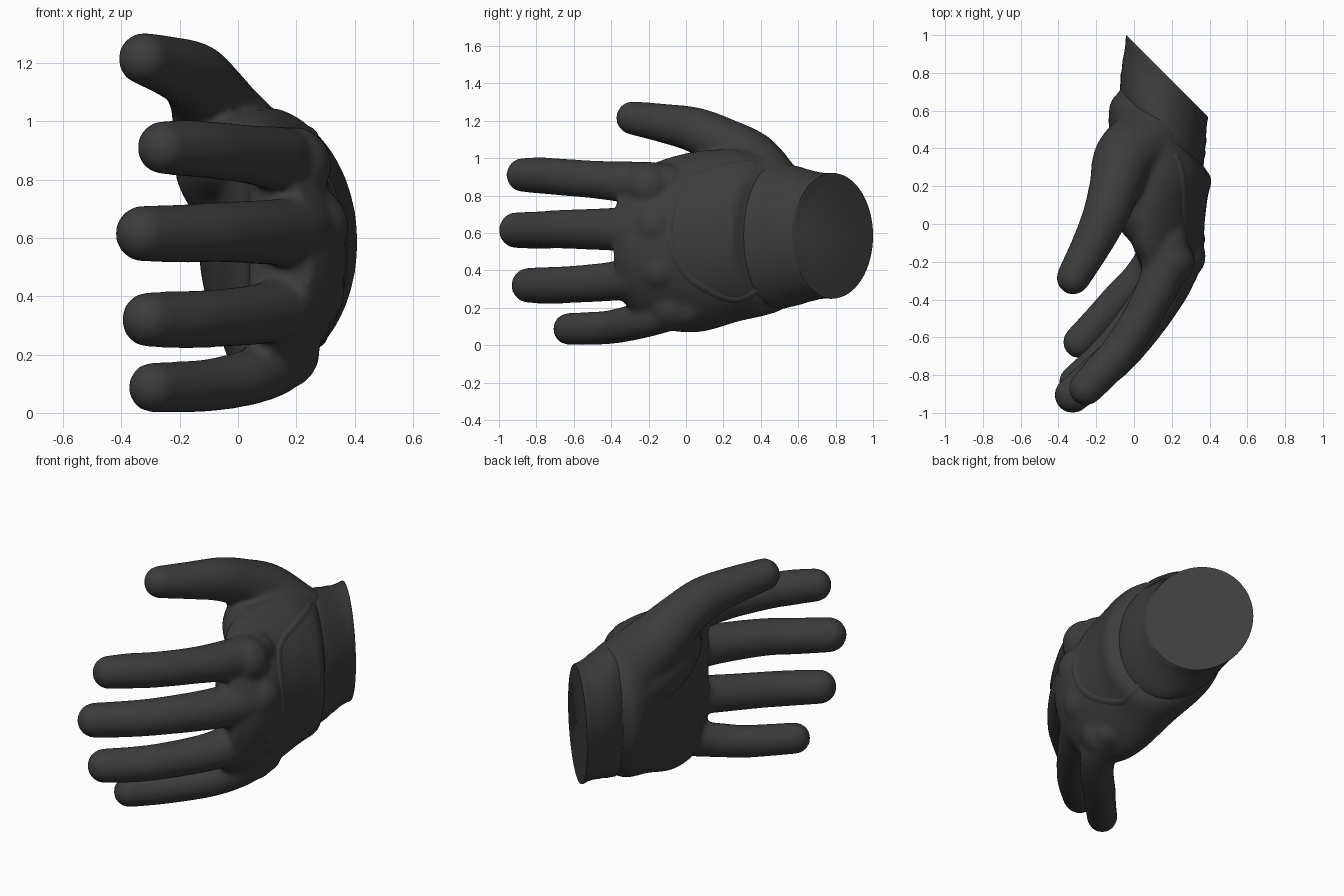
import bpy, bmesh, math
from mathutils import Vector, Matrix

if "Cube" in bpy.data.objects:
    bpy.data.objects.remove(bpy.data.objects["Cube"])

mat = bpy.data.materials.new("charcoal_rubber")
mat.use_nodes = True
colour = (0.046, 0.046, 0.046, 1)
mat.diffuse_color = colour
mat.node_tree.nodes["Principled BSDF"].inputs["Base Color"].default_value = colour


def spline(points, steps=6):
    """Smooth path through tuples of any length."""
    pts = [Vector(p) for p in points]
    pts = [2 * pts[0] - pts[1]] + pts + [2 * pts[-1] - pts[-2]]
    out = []
    for i in range(1, len(pts) - 2):
        a, b, c, d = pts[i - 1:i + 3]
        for s in range(steps):
            t = s / steps
            out.append(b + (c - a) * t / 2 + (a - 2.5 * b + 2 * c - d / 2) * t * t
                       + (1.5 * (b - c) + (d - a) / 2) * t ** 3)
    return out + [pts[-2]]


def loft(bm, rings):
    """Closed skin over rings of coordinates."""
    loops = [[bm.verts.new(p) for p in ring] for ring in rings]
    n = len(loops[0])
    faces = [bm.faces.new((lo[i], lo[(i + 1) % n], hi[(i + 1) % n], hi[i]))
             for lo, hi in zip(loops, loops[1:]) for i in range(n)]
    faces += [bm.faces.new(loops[0][::-1]), bm.faces.new(loops[-1])]
    bmesh.ops.recalc_face_normals(bm, faces=faces)


def tube(bm, points, sides=20, steps=6):
    """Round limb through (x, y, z, radius) points with ball ends."""
    path = spline(points, steps)
    rings = []
    for i, p in enumerate(path):
        ahead = path[min(i + 1, len(path) - 1)].to_3d()
        axis = (ahead - path[max(i - 1, 0)].to_3d()).normalized()
        u = axis.cross(Vector((0, 0, 1))).normalized()
        v = axis.cross(u)
        rings.append([p.to_3d() + p[3] * (u * math.cos(a) + v * math.sin(a))
                      for a in (math.tau * k / sides for k in range(sides))])
    loft(bm, rings)
    for p in (path[0], path[-1]):
        ball(bm, p.to_3d(), p[3])


def ball(bm, centre, radius):
    bmesh.ops.create_uvsphere(bm, u_segments=20, v_segments=12, radius=radius,
                              matrix=Matrix.Translation(centre))


def section(s, sides=48):
    """Oval slice: centre x, y, z, turn, half thickness, half height, bow."""
    x, y, z, turn, a, b, bow = s
    turn = math.radians(turn)
    ring = []
    for k in range(sides):
        t = math.tau * k / sides
        across = a * math.cos(t) - bow * math.sin(t) ** 2
        ring.append((x + across * math.cos(turn), y - across * math.sin(turn),
                     z + b * math.sin(t)))
    return ring


def make(name, bm):
    mesh = bpy.data.meshes.new(name)
    bm.to_mesh(mesh)
    bm.free()
    mesh.materials.append(mat)
    obj = bpy.data.objects.new(name, mesh)
    bpy.context.collection.objects.link(obj)
    return obj


def fuse(obj, voxel, rounds):
    """Blend overlapping solids into one smooth skin."""
    mod = obj.modifiers.new("blend", 'REMESH')
    mod.mode = 'VOXEL'
    mod.voxel_size = voxel
    mod.use_smooth_shade = True
    mod = obj.modifiers.new("soften", 'SMOOTH')
    mod.factor = 0.5
    mod.iterations = rounds


# Palm, from the wrist to the finger webs
hand = bmesh.new()
palm = [(.15, .58, .585, 45, .28, .34, 0),
        (.145, .51, .585, 42, .295, .38, 0),
        (.14, .43, .585, 35, .33, .42, .01),
        (.135, .26, .585, 24, .28, .46, .03),
        (.155, .06, .555, 12, .225, .485, .08),
        (.175, -.12, .54, 10, .195, .46, .11),
        (.18, -.25, .54, 18, .155, .41, .09),
        (.145, -.34, .55, 28, .12, .34, .05)]
loft(hand, [section(s) for s in spline(palm)])

# Fingers, index to little
fingers = [
    [(.18, -.10, .86, .11), (.145, -.28, .87, .113), (.05, -.48, .885, .102),
     (-.08, -.68, .9, .099), (-.17, -.78, .908, .098), (-.255, -.87, .91, .092)],
    [(.25, -.05, .62, .1), (.215, -.25, .62, .12), (.10, -.46, .62, .112),
     (-.06, -.67, .62, .104), (-.19, -.79, .615, .101), (-.325, -.905, .615, .097)],
    [(.24, -.03, .39, .1), (.195, -.21, .37, .115), (.08, -.41, .34, .105),
     (-.07, -.61, .325, .1), (-.18, -.73, .32, .099), (-.305, -.84, .32, .095)],
    [(.18, .0, .19, .09), (.12, -.16, .155, .1), (.03, -.29, .12, .096),
     (-.09, -.41, .096, .091), (-.19, -.52, .089, .089), (-.29, -.625, .087, .087)],
]
for f in fingers:
    tube(hand, f)

# Thumb with its fleshy base, and the heel of the palm
tube(hand, [(.06, .43, .83, .2), (-.05, .34, .98, .17), (-.1, .2, 1.08, .138),
            (-.15, .05, 1.15, .122), (-.225, -.11, 1.185, .106),
            (-.322, -.285, 1.215, .09)])
tube(hand, [(.01, .37, .79, .195), (-.03, .26, .86, .19), (-.01, .12, .88, .15),
            (.11, -.06, .86, .12)])
tube(hand, [(.10, .40, .42, .19), (.09, .22, .32, .16), (.12, .0, .24, .14)])

# Broad, low knuckle swellings
for x, y, z in [(.19, -.2, .85), (.25, -.17, .64), (.235, -.14, .41), (.15, -.08, .21)]:
    ball(hand, (x, y, z), .132)
hand = make("gloved_hand", hand)
fuse(hand, .016, 8)

# Cuff that narrows in shallow bands to a flat slanted end
cuff = bmesh.new()
bands = [(.0, .299, .388), (.04, .303, .389), (.18, .304, .379), (.28, .309, .372),
         (.4, .305, .36), (.52, .309, .352), (.66, .304, .341), (.85, .303, .335),
         (.97, .307, .337), (1, .304, .335)]
loft(cuff, [section((.145 + .03 * t, .5 + .285 * t, .585, 43 + 2 * t, w, h, 0), 64)
            for t, w, h in bands])
cuff = make("cuff", cuff)

# Soft raised panel edge on the back of the glove
bpy.context.view_layer.update()
skin = hand.evaluated_get(bpy.context.evaluated_depsgraph_get())
seam = bmesh.new()
outline = [(.36, .98), (.18, .95), (-.02, .85), (-.09, .6), (-.02, .4), (.12, .29),
           (.27, .24), (.4, .3)]
path = []
for y, z in spline(outline, 5):
    hit, spot, normal, _ = skin.ray_cast(Vector((2, y, z)), Vector((-1, 0, 0)))
    if hit:
        path.append((*(spot - normal * .033), .038))
tube(seam, path, 20, 2)
seam = make("panel_seam", seam)

# Smooth shading with crisp rims
for obj in (cuff, seam):
    bpy.ops.object.select_all(action='DESELECT')
    obj.select_set(True)
    bpy.context.view_layer.objects.active = obj
    bpy.ops.object.shade_smooth_by_angle(angle=math.radians(40))
